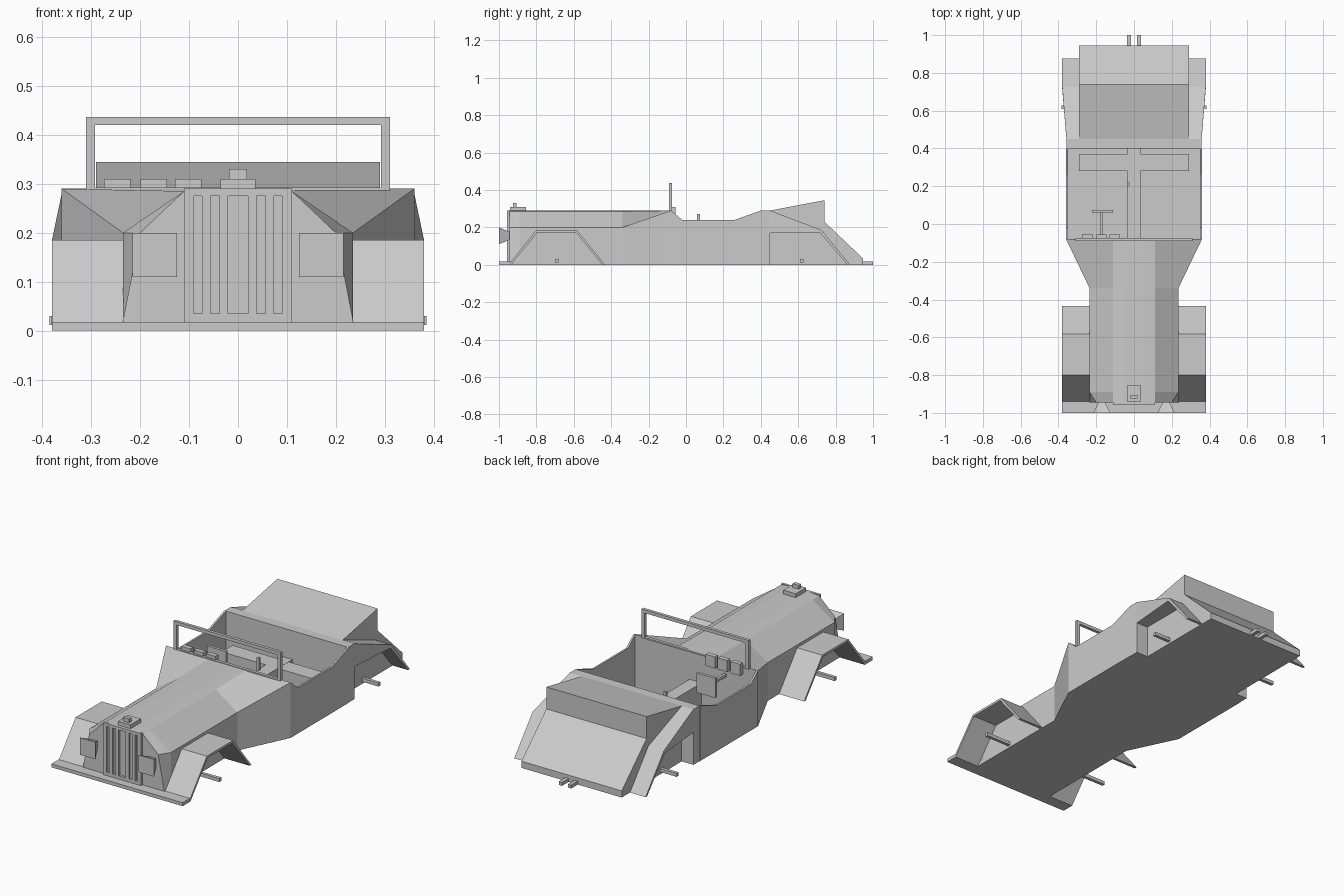
import bpy, bmesh

if "Cube" in bpy.data.objects:
    bpy.data.objects.remove(bpy.data.objects["Cube"])


def finish(name, bm, mirror=False):
    bmesh.ops.recalc_face_normals(bm, faces=bm.faces)
    me = bpy.data.meshes.new(name)
    bm.to_mesh(me)
    bm.free()
    ob = bpy.data.objects.new(name, me)
    bpy.context.collection.objects.link(ob)
    if mirror:
        ob.modifiers.new("mirror", 'MIRROR')
    return ob


def loft(name, rings, mirror=False):
    """Skin equal-length closed rings and cap both ends."""
    bm = bmesh.new()
    vs = [[bm.verts.new(p) for p in r] for r in rings]
    n = len(vs[0])
    for a, b in zip(vs, vs[1:]):
        for i in range(n):
            j = (i + 1) % n
            bm.faces.new((a[i], a[j], b[j], b[i]))
    bm.faces.new(vs[0])
    bm.faces.new(vs[-1])
    return finish(name, bm, mirror)


def side_profile(name, pts, x0, x1, mirror=False):
    """Extrude a (y, z) outline from x0 to x1; x1 may vary per point."""
    outer = x1 if isinstance(x1, list) else [x1] * len(pts)
    return loft(name, [[(x0, y, z) for y, z in pts],
                       [(x, y, z) for x, (y, z) in zip(outer, pts)]], mirror)


def box(name, x0, x1, y0, y1, z0, z1, mirror=False):
    return side_profile(name, [(y0, z0), (y1, z0), (y1, z1), (y0, z1)], x0, x1, mirror)


# Hood: half sections mirrored into rings, flaring into the cowl
sections = [
    (-0.945, [(.235, 0), (.235, .02), (.20, .20), (.11, .285), (.055, .29)]),
    (-0.89, [(.235, 0), (.235, .02), (.235, .20), (.11, .285), (.055, .29)]),
    (-0.34, [(.235, 0), (.235, .02), (.235, .20), (.11, .285), (.055, .29)]),
    (-0.08, [(.36, 0), (.36, .02), (.36, .29), (.11, .29), (.055, .29)]),
]
loft("hood", [[(x, y, z) for x, z in s] + [(-x, y, z) for x, z in reversed(s)]
              for y, s in sections])

# Grille: frame strips left between the slots
slots = [(-.09, -.074), (-.056, -.038), (-.02, .02), (.038, .056), (.074, .09)]
edges = [-.11] + [x for s in slots for x in s] + [.11]
for i in range(0, len(edges), 2):
    box("grille_bar", edges[i], edges[i + 1], -.957, -.944, .035, .275)
box("grille_bottom", -.11, .11, -.957, -.944, .015, .035)
box("grille_top", -.11, .11, -.957, -.944, .275, .29)
box("radiator_cap", -.036, .036, -.94, -.855, .285, .31)
box("cap_knob", -.018, .018, -.925, -.905, .31, .33)

# Headlights: boxes tapering to the rear
loft("headlight", [
    [(.125, -1, .11), (.215, -1, .11), (.215, -1, .20), (.125, -1, .20)],
    [(.155, -.94, .135), (.185, -.94, .135), (.185, -.94, .175), (.155, -.94, .175)]], True)

# Front bumper and folded sheet fenders
box("front_bumper", -.38, .38, -1, -.94, 0, .018)
side_profile("front_fender", [(-.95, 0), (-.80, .185), (-.583, .185), (-.433, 0),
                              (-.447, 0), (-.589, .173), (-.794, .173), (-.935, 0)],
             .234, .38, True)

# Cockpit tub with scooped side walls
side_profile("cockpit_wall", [(-.08, 0), (.40, 0), (.40, .29), (.26, .24),
                              (-.02, .24), (-.08, .29)], .35, .36, True)
box("floor", -.35, .35, -.08, .40, 0, .015)
box("tunnel", -.035, .035, -.08, .40, .015, .14)
box("seat", -.29, .29, .28, .37, .015, .139)
box("gear_lever", -.037, -.023, .205, .22, .14, .205)

# Dash instruments and steering
for x in (-.247, -.172, -.102):
    box("instrument", x - .027, x + .027, -.08, -.055, .25, .31)
box("steering_column", -.178, -.164, -.08, .06, .21, .225)
box("steering_wheel", -.222, -.112, .06, .075, .17, .272)

# Windscreen frame
box("windscreen_post", .292, .31, -.09, -.074, .285, .437, True)
box("windscreen_top", -.292, .292, -.09, -.074, .42, .437)
box("windscreen_sill", -.31, .31, -.09, -.074, .285, .293)

# Rear body, trunk and wheel housings
box("rear_bulkhead", -.358, .358, .40, .45, 0, .29)
side_profile("trunk", [(.45, 0), (.45, .29), (.74, .345), (.74, .23),
                       (.945, .035), (.945, 0)], -.29, .29)
side_profile("rear_fender", [(.45, .29), (.725, .185), (.877, 0), (.863, 0),
                             (.717, .17), (.45, .17)],
             .289, [.358, .38, .38, .38, .38, .358], True)

# Axle stubs and exhaust pipes
box("front_axle", .23, .382, -.70, -.683, .012, .03, True)
box("rear_axle", .285, .385, .61, .627, .012, .03, True)
box("exhaust_pipe", .017, .036, .94, 1, 0, .018, True)
